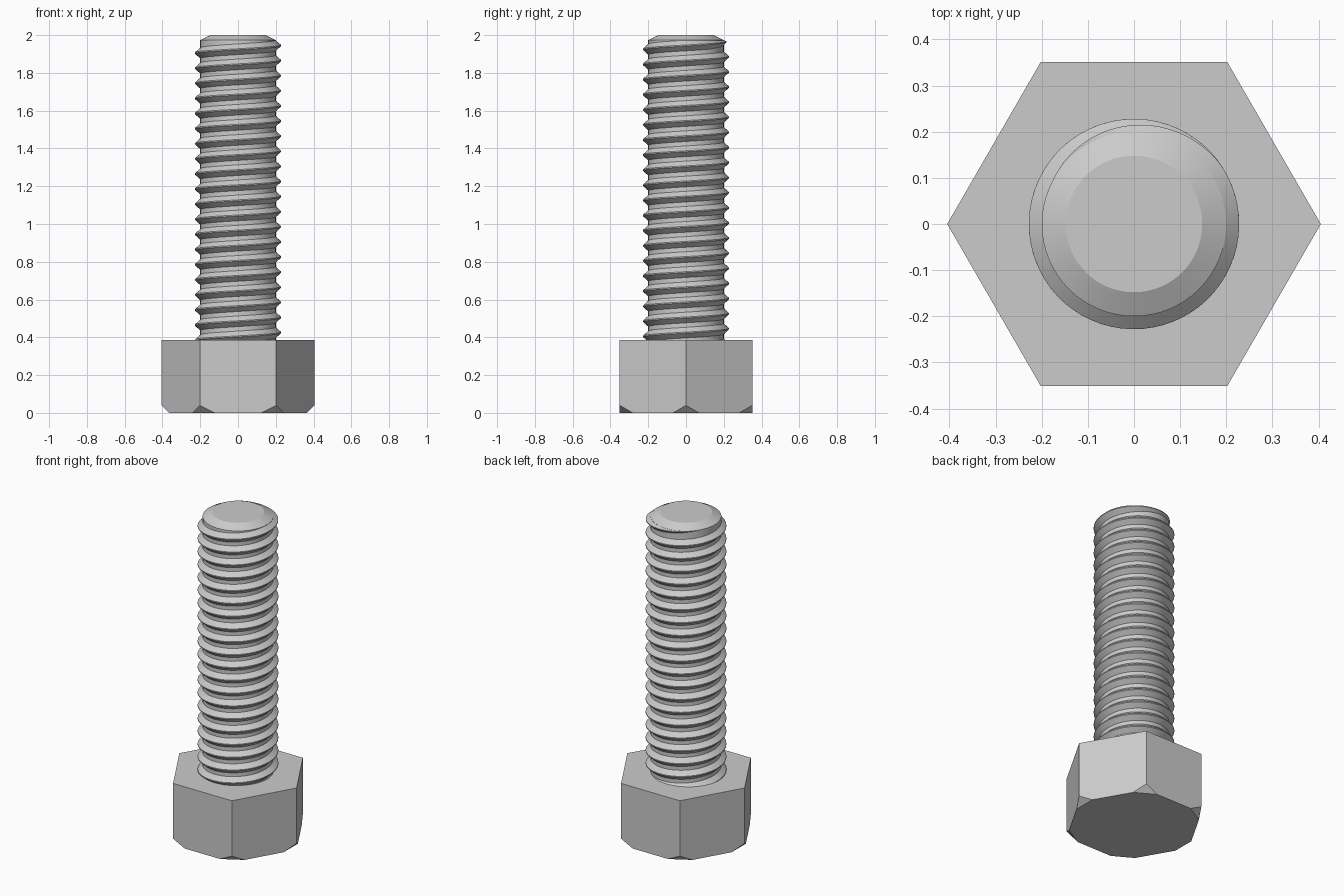
import bpy, bmesh, math
from mathutils import Vector

cube = bpy.data.objects.get("Cube")
if cube:
    bpy.data.objects.remove(cube, do_unlink=True)

HEAD_R, HEAD_H, CHAMFER = 0.405, 0.385, 0.04
ROOT_R, CREST_R, TIP_R = 0.2, 0.228, 0.148
TIP_Z, TOP = 1.973, 2.0
PITCH, SEGS = 0.08, 64

steel = bpy.data.materials.new("steel_grey")
steel.use_nodes = True
steel.diffuse_color = (0.6, 0.6, 0.6, 1)
steel.node_tree.nodes["Principled BSDF"].inputs["Base Color"].default_value = steel.diffuse_color


def finish(bm, name, smooth_angle=None):
    bmesh.ops.recalc_face_normals(bm, faces=bm.faces[:])
    mesh = bpy.data.meshes.new(name)
    bm.to_mesh(mesh)
    bm.free()
    mesh.materials.append(steel)
    obj = bpy.data.objects.new(name, mesh)
    bpy.context.collection.objects.link(obj)
    if smooth_angle:
        bpy.ops.object.select_all(action='DESELECT')
        obj.select_set(True)
        bpy.context.view_layer.objects.active = obj
        bpy.ops.object.shade_smooth_by_angle(angle=math.radians(smooth_angle))
    return obj


def ring(bm, radius, z, count):
    return [bm.verts.new((radius * math.cos(math.tau * i / count),
                          radius * math.sin(math.tau * i / count), z)) for i in range(count)]


def bridge(bm, a, b, closed=True):
    n = len(a)
    for i in range(n if closed else n - 1):
        j = (i + 1) % n
        bm.faces.new((a[i], a[j], b[j], b[i]))


def lathe(bm, profile, count):
    rings = [ring(bm, r, z, count) for r, z in profile]
    for a, b in zip(rings, rings[1:]):
        bridge(bm, a, b)
    bm.faces.new(rings[0])
    bm.faces.new(rings[-1])


# Hexagonal head, each bottom corner sliced off flat at 45 degrees
bm = bmesh.new()
lathe(bm, [(HEAD_R, 0), (HEAD_R, HEAD_H)], 6)
for i in range(6):
    a = math.tau * i / 6
    out = Vector((math.cos(a), math.sin(a), 0))
    cut = bmesh.ops.bisect_plane(bm, geom=bm.verts[:] + bm.edges[:] + bm.faces[:],
                                 plane_co=out * (HEAD_R - CHAMFER),
                                 plane_no=out - Vector((0, 0, 1)), clear_outer=True)
    edges = [e for e in cut["geom_cut"] if isinstance(e, bmesh.types.BMEdge)]
    bmesh.ops.holes_fill(bm, edges=edges, sides=0)
finish(bm, "hex_head")

# Shank core with a conical tip
bm = bmesh.new()
lathe(bm, [(ROOT_R, HEAD_H - 0.05), (ROOT_R, TIP_Z), (TIP_R, TOP)], SEGS)
finish(bm, "shank_core", 25)

# Right-handed helical thread, fading into the core over its last third of a turn
bm = bmesh.new()
END = math.radians(515)
FADE = math.radians(120)
START = END - 20.4 * math.tau
steps = round((END - START) / math.tau * SEGS)
previous = None
for s in range(steps + 1):
    t = START + (END - START) * s / steps
    z = 1.905 + PITCH * (t - math.pi) / math.tau
    k = min(1, (END - t) / FADE)
    crest = ROOT_R - 0.001 + (CREST_R - ROOT_R + 0.001) * k
    section = []
    for r, dz in ((ROOT_R - 0.002, -0.03), (crest, -0.003), (crest, 0.003), (ROOT_R - 0.002, 0.03)):
        h = min(z + dz * (0.2 + 0.8 * k), TIP_Z)
        section.append(bm.verts.new((r * math.cos(t), r * math.sin(t), h)))
    if previous:
        bridge(bm, previous, section)
    else:
        bm.faces.new(section)
    previous = section
bm.faces.new(previous)
finish(bm, "helical_thread", 25)
